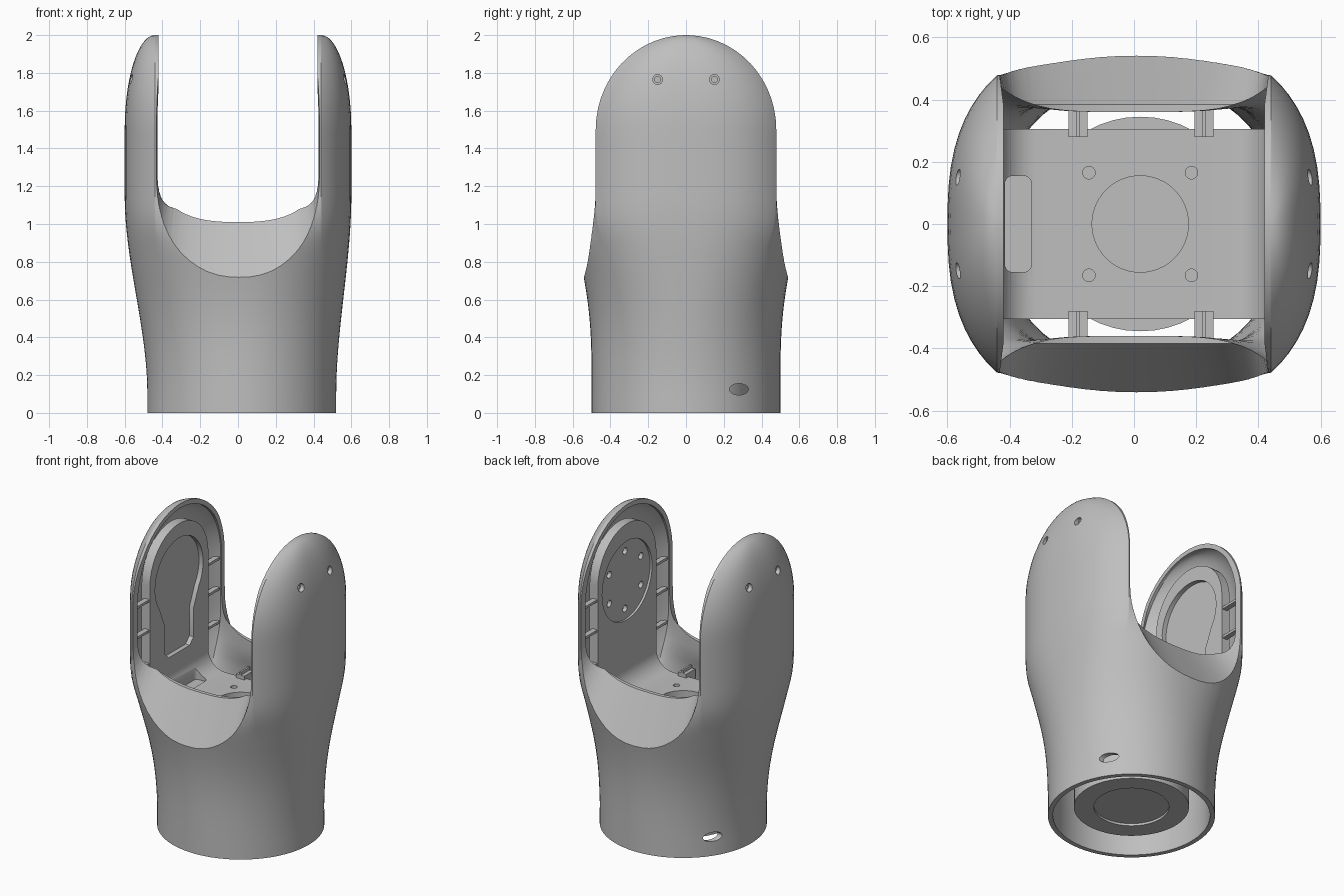
import bpy, bmesh
from math import sin, cos, pi, sqrt, radians
from mathutils import Matrix

cube = bpy.data.objects.get("Cube")
if cube:
    bpy.data.objects.remove(cube, do_unlink=True)

grey = bpy.data.materials.new("plain grey")
grey.use_nodes = True
grey.diffuse_color = (0.52, 0.52, 0.52, 1)
grey.node_tree.nodes["Principled BSDF"].inputs["Base Color"].default_value = (0.52, 0.52, 0.52, 1)

CORNER = 0.44    # where the arm sides meet the bridges
WALL = 0.43      # inner face of the bracket walls
CX = 0.02        # axis of the round base


def smooth(lo, hi, v):
    u = min(1, max(0, (v - lo) / (hi - lo)))
    return u * u * (3 - 2 * u)


def make(name, bm):
    bmesh.ops.recalc_face_normals(bm, faces=bm.faces)
    mesh = bpy.data.meshes.new(name)
    bm.to_mesh(mesh)
    bm.free()
    mesh.materials.append(grey)
    obj = bpy.data.objects.new(name, mesh)
    bpy.context.collection.objects.link(obj)
    return obj


def loft(name, rings):
    bm = bmesh.new()
    loops = [[bm.verts.new(p) for p in ring] for ring in rings]
    n = len(loops[0])
    for a, b in zip(loops, loops[1:]):
        for i in range(n):
            j = (i + 1) % n
            bm.faces.new((a[i], a[j], b[j], b[i]))
    bm.faces.new(loops[0])
    bm.faces.new(loops[-1])
    return make(name, bm)


def box(name, x, y, z):
    bm = bmesh.new()
    size = [p[1] - p[0] for p in (x, y, z)]
    mid = [(p[0] + p[1]) / 2 for p in (x, y, z)]
    bmesh.ops.create_cube(bm, size=1, matrix=Matrix.Translation(mid) @ Matrix.Diagonal((*size, 1)))
    return make(name, bm)


def cylinder(name, centre, radius, depth, axis="Z", squash=1):
    bm = bmesh.new()
    turn = Matrix.Rotation(pi / 2, 4, "Y") if axis == "X" else Matrix.Identity(4)
    place = Matrix.Translation(centre) @ Matrix.Diagonal((1, 1, squash, 1)) @ turn
    bmesh.ops.create_cone(bm, cap_ends=True, segments=48, radius1=radius,
                          radius2=radius, depth=depth, matrix=place)
    return make(name, bm)


def combine(obj, tool, operation="DIFFERENCE"):
    mod = obj.modifiers.new("cut", "BOOLEAN")
    mod.object, mod.operation, mod.solver = tool, operation, "EXACT"
    graph = bpy.context.evaluated_depsgraph_get()
    old = obj.data
    new = bpy.data.meshes.new_from_object(obj.evaluated_get(graph))
    obj.modifiers.clear()
    obj.data = new
    bpy.data.meshes.remove(old)
    bpy.data.objects.remove(tool, do_unlink=True)


# Shell cross-section: two bulging arm sides joined by a front and a back bridge
def section(z, inset, hollow):
    s = smooth(0.1, 1.15, z)
    n = 2 + 0.6 * s * s
    full = 0.5 + 0.1 * s - inset
    w = (0.5 + 0.103 * s * s - inset) * (1 - (CORNER / full) ** n) ** (1 / n)
    w += (0.478 - inset - w) * smooth(0.85, 1.2, z)
    q = sqrt(max(0, 1 - ((z - 1.5) / (0.5 - inset)) ** 2)) if z > 1.5 else 1
    a, w = CORNER + (full - CORNER) * q, w * q
    b = w / (1 - (CORNER / a) ** n) ** (1 / n)
    half = []
    for k in range(-12, 13):
        y = w * sin(k / 12 * pi / 2)
        half.append((a * (1 - abs(y / b) ** n) ** (1 / n), y))
    for k in range(1, 24):
        x = CORNER * cos(k / 24 * pi)
        y = b * (1 - abs(x / a) ** n) ** (1 / n)
        if hollow:
            low = min(0.36, w)
            inner = low + (w - low) * (x / CORNER) ** 4
            y += (inner - y) * smooth(0.5, 0.95, z)
        else:
            y += (w - y) * smooth(0.85, 1.2, z)
        half.append((x, y))
    shift = CX * (1 - s)
    return [(x + shift, y, z) for x, y in half + [(-x, -y) for x, y in half]]


def hull(name, start, inset, hollow):
    zs = [start + (1.5 - start) * i / 30 for i in range(31)]
    zs += [1.5 + (0.5 - inset) * sin(i / 14 * pi / 2 * 0.985) for i in range(1, 15)]
    return loft(name, [section(z, inset, hollow) for z in zs])


# U-shaped slot that flares downward at the front and back
def slot_ring(y, half, bottom, power):
    ring = []
    for k in range(41):
        c, s = cos(k / 40 * pi), sin(k / 40 * pi)
        x = half * (abs(c) ** (2 / power)) * (1 if c > 0 else -1)
        ring.append((x, y, 1.3 - (1.3 - bottom) * max(s, 0) ** (2 / power)))
    return ring + [(-half, y, 2.3), (half, y, 2.3)]


shell = hull("outer_shell", 0, 0, False)
combine(shell, hull("cavity", -0.1, 0.03, True))
stations = [(0.385, 0.42, 1.01, 2.6), (0.54, 0.44, 0.72, 2.9), (0.75, 0.46, 0.33, 2.9)]
rings = [slot_ring(-s[0], *s[1:]) for s in reversed(stations)]
rings += [slot_ring(*s) for s in stations]
combine(shell, loft("slot", rings))
for y in (-0.15, 0.15):
    combine(shell, cylinder("screw_hole", (0, y, 1.765), 0.026, 1.4, "X"))
combine(shell, cylinder("cable_hole", (0, 0.28, 0.125), 0.05, 1.4, "X", squash=0.6))


# Inner U bracket: filleted floor with two upright walls
def bracket_line(offset):
    pts = [(-WALL - offset, 1.9)]
    for side in (-1, 1):
        for k in range(13):
            ang = (k if side < 0 else 12 - k) / 12 * pi / 2
            r = 0.12 + offset
            pts.append((side * (WALL - 0.12 + r * cos(ang)), 0.92 - r * sin(ang)))
    return pts + [(WALL + offset, 1.9)]


outline = bracket_line(0) + bracket_line(0.06)[::-1]
bracket = loft("inner_bracket", [[(x, y, z) for x, z in outline] for y in (-0.305, 0.305)])
arch = [(0.32, 0.6), (0.32, 1.4)]
arch += [(0.305 * cos(k / 32 * pi), 1.56 + 0.305 * sin(k / 32 * pi)) for k in range(33)]
arch += [(-0.32, 1.4), (-0.32, 0.6)]
combine(bracket, loft("arch", [[(x, y, z) for y, z in arch] for x in (-0.7, 0.7)]), "INTERSECT")

# Bracket floor openings and pocket with rounded ends
combine(bracket, cylinder("floor_hole", (CX, 0, 0.8), 0.155, 0.3))
for x in (-1, 1):
    for y in (-1, 1):
        combine(bracket, cylinder("bolt_hole", (CX + x * 0.165, y * 0.165, 0.8), 0.02, 0.3))
pocket = []
for cx, cy, start in ((-0.355, 0.13, 0), (-0.39, 0.13, 1), (-0.39, -0.13, 2), (-0.355, -0.13, 3)):
    for k in range(7):
        ang = (start + k / 6) * pi / 2
        pocket.append((cx + 0.025 * cos(ang), cy + 0.025 * sin(ang)))
combine(bracket, loft("pocket", [[(x, y, z) for x, y in pocket] for z in (0.785, 1)]))

# Round recess with bolt circle on one wall, keyhole recess on the other
combine(bracket, cylinder("disc_recess", (WALL, 0, 1.49), 0.26, 0.03, "X"))
for k in range(6):
    ang = (k + 0.5) * pi / 3
    combine(bracket, cylinder("disc_bolt", (WALL, 0.19 * cos(ang), 1.49 + 0.19 * sin(ang)), 0.022, 0.08, "X"))
keyhole = []
for k in range(41):
    ang = radians(-35 + 250 * k / 40)
    keyhole.append((0.25 * cos(ang), 1.52 + 0.25 * sin(ang)))
keyhole += [(-0.15, 1.25), (-0.15, 1.06), (-0.11, 1.02), (0.11, 1.02), (0.15, 1.06), (0.15, 1.25)]
combine(bracket, loft("keyhole", [[(x, y, z) for y, z in keyhole] for x in (-WALL - 0.03, -WALL + 0.03)]))

# Motor drum under the floor, with a stepped underside
drum = cylinder("motor_drum", (CX, 0, 0.4), 0.345, 0.68)
combine(drum, cylinder("drum_recess", (CX, 0, 0.06), 0.225, 0.03))

parts = [shell, bracket, drum]

# Clips along the floor edges
for x in (-0.18, 0.225):
    for side, label in ((-1, "front"), (1, "back")):
        ys = sorted((side * 0.28, side * 0.375))
        parts.append(box(f"{label}_clip", (x - 0.03, x + 0.03), ys, (0.74, 0.825)))
        parts.append(box(f"{label}_clip_ridge", (x - 0.006, x + 0.006), ys, (0.82, 0.845)))

# Ribs and screw bosses between the shell and the walls
for side, label in ((-1, "right"), (1, "left")):
    for y in (-1, 1):
        for z in (1.05, 1.27, 1.47):
            parts.append(box(f"{label}_rib", sorted((side * 0.435, side * 0.47)),
                             sorted((y * 0.3, y * 0.43)), (z - 0.008, z + 0.008)))
        boss = cylinder(f"{label}_boss", (side * 0.51, y * 0.15, 1.765), 0.045, 0.06, "X")
        combine(boss, cylinder("boss_hole", (side * 0.54, y * 0.15, 1.765), 0.016, 0.05, "X"))
        parts.append(boss)

# Smooth curved surfaces, keep the edges crisp
bpy.ops.object.select_all(action="DESELECT")
for part in parts:
    part.select_set(True)
bpy.context.view_layer.objects.active = shell
bpy.ops.object.shade_smooth_by_angle(angle=radians(30))
